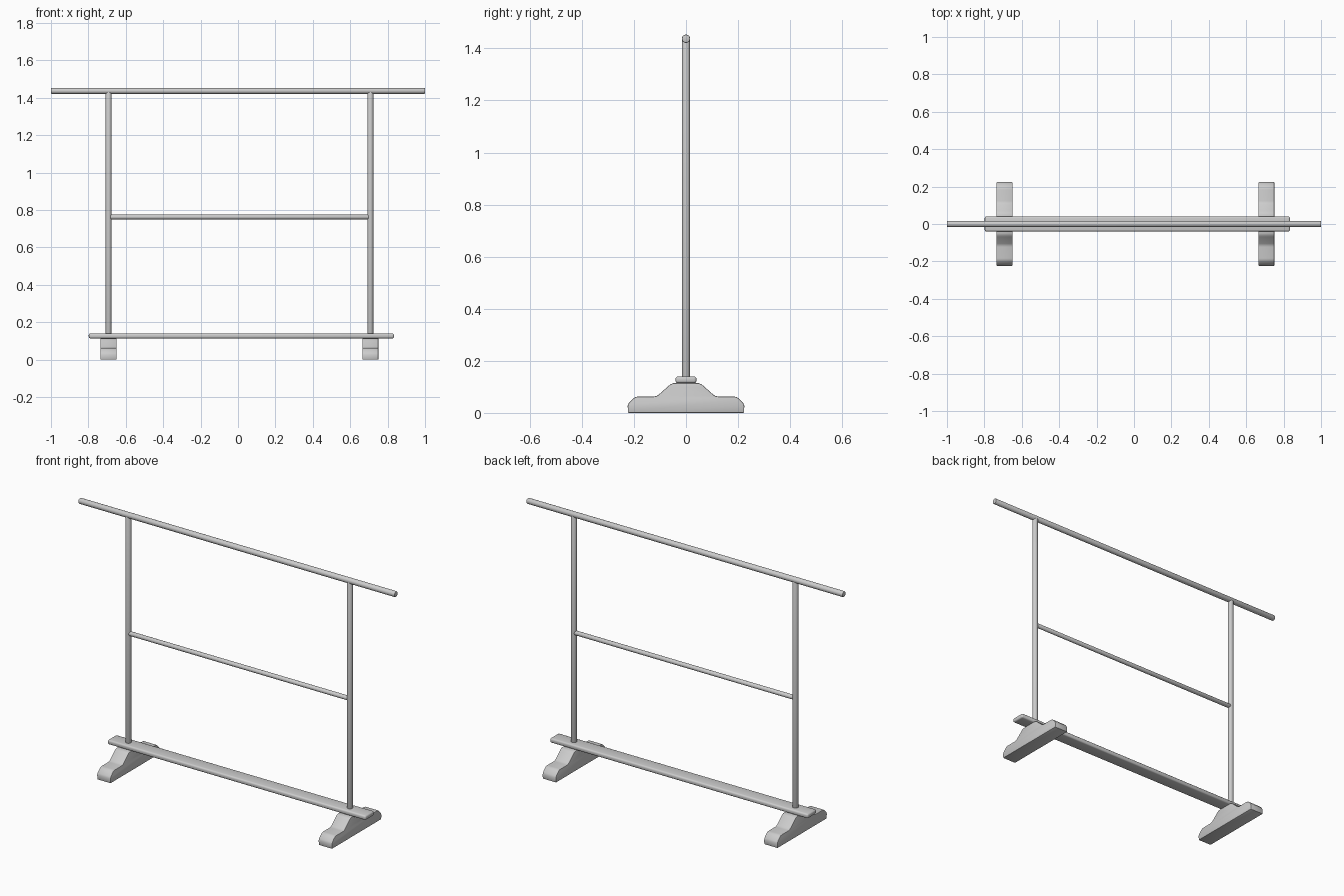
import bpy, bmesh, math

if "Cube" in bpy.data.objects:
    bpy.data.objects.remove(bpy.data.objects["Cube"])

POSTS = (-0.692, 0.708)


def finish(obj, bevel, segments=3):
    mod = obj.modifiers.new("soft_edges", "BEVEL")
    mod.width = bevel
    mod.segments = segments
    mod.limit_method = "ANGLE"
    mod.angle_limit = math.radians(50)
    bpy.ops.object.select_all(action="DESELECT")
    obj.select_set(True)
    bpy.context.view_layer.objects.active = obj
    bpy.ops.object.modifier_apply(modifier=mod.name)
    bpy.ops.object.shade_smooth_by_angle(angle=math.radians(35))


def rod(name, radius, length, location, along_x=False, bevel=0.003):
    bpy.ops.mesh.primitive_cylinder_add(
        vertices=24, radius=radius, depth=length, location=location,
        rotation=(0, math.pi / 2 if along_x else 0, 0))
    bpy.context.object.name = name
    finish(bpy.context.object, bevel, 2)


def foot(name, x):
    # Stepped half profile (y, z), mirrored to the other side
    half = [(0.223, 0.0), (0.224, 0.027), (0.220, 0.037), (0.203, 0.055),
            (0.194, 0.061), (0.183, 0.063), (0.123, 0.063), (0.113, 0.065),
            (0.105, 0.070), (0.069, 0.102), (0.060, 0.110), (0.049, 0.114)]
    profile = half + [(-y, z) for y, z in reversed(half)]
    bm = bmesh.new()
    face = bm.faces.new([bm.verts.new((x - 0.043, y, z)) for y, z in profile])
    ext = bmesh.ops.extrude_face_region(bm, geom=[face])
    verts = [v for v in ext["geom"] if isinstance(v, bmesh.types.BMVert)]
    bmesh.ops.translate(bm, verts=verts, vec=(0.086, 0, 0))
    bmesh.ops.recalc_face_normals(bm, faces=bm.faces)
    mesh = bpy.data.meshes.new(name)
    bm.to_mesh(mesh)
    bm.free()
    obj = bpy.data.objects.new(name, mesh)
    bpy.context.collection.objects.link(obj)
    finish(obj, 0.004, 2)


# Feet and upright posts
for side, x in zip(("left", "right"), POSTS):
    foot(side + "_foot", x)
    rod(side + "_post", 0.0155, 1.303, (x, 0, 0.7815))

# Bottom shelf plank
bpy.ops.mesh.primitive_cube_add(size=1, location=(0.018, 0, 0.127))
plank = bpy.context.object
plank.name = "shelf_plank"
plank.scale = (1.632, 0.08, 0.026)
bpy.ops.object.transform_apply(location=False, rotation=False, scale=True)
finish(plank, 0.009)

# Hanging rail and middle crossbar
rod("hanging_rail", 0.016, 2.0, (0, 0, 1.437), True, 0.004)
rod("middle_crossbar", 0.0125, 1.39, (0.008, 0, 0.763), True, 0.002)
